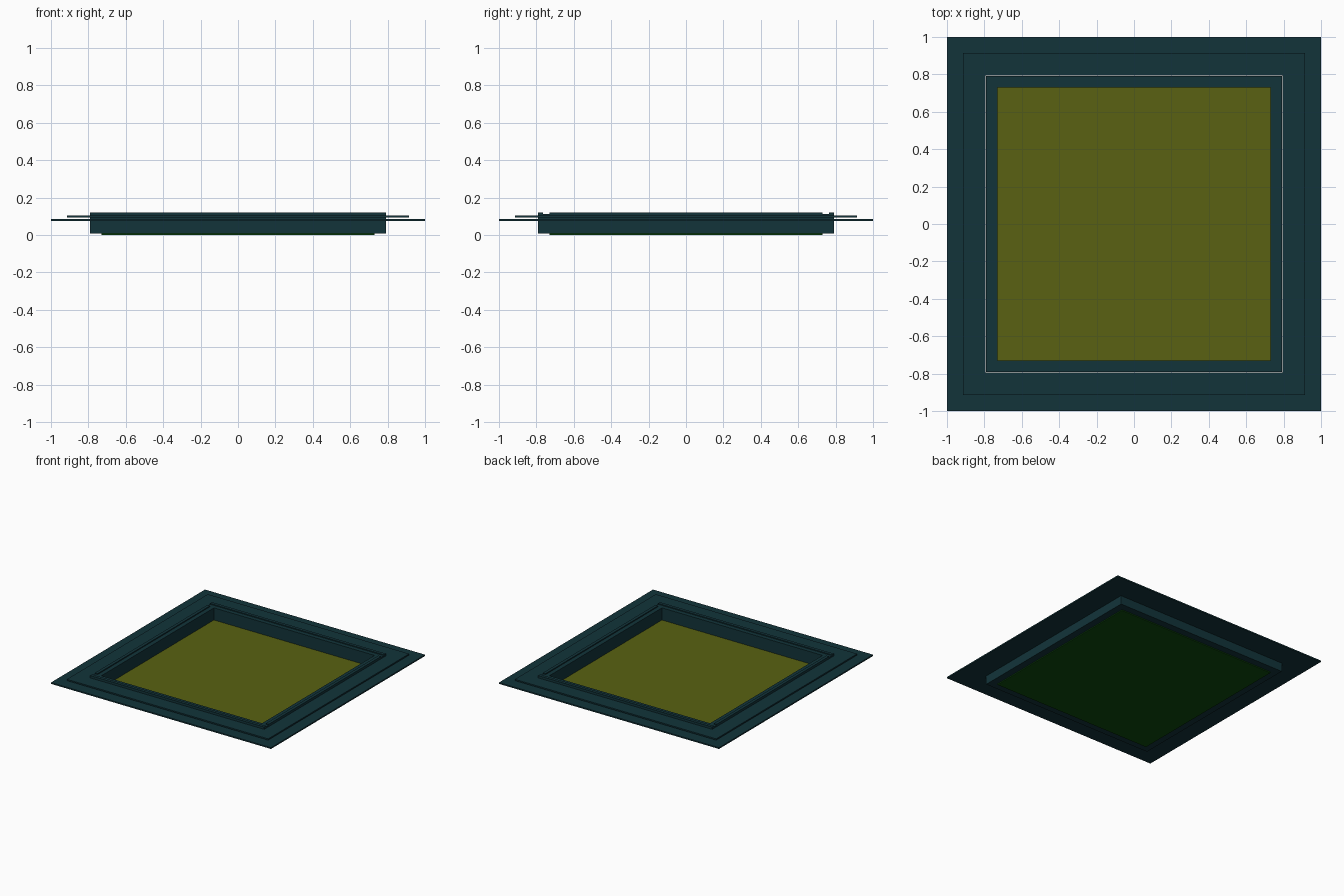
import bpy, bmesh, math
from mathutils import Matrix

if "Cube" in bpy.data.objects:
    bpy.data.objects.remove(bpy.data.objects["Cube"])


def mat(name, rgb):
    m = bpy.data.materials.new(name)
    m.diffuse_color = (*rgb, 1)
    m.use_nodes = True
    m.node_tree.nodes["Principled BSDF"].inputs["Base Color"].default_value = m.diffuse_color
    return m


TEAL = mat("dark_teal", (0.006, 0.034, 0.042))
OLIVE = mat("olive_floor", (0.10, 0.12, 0.006))
GREEN = mat("green_base", (0.004, 0.07, 0.004))


def make(name, bm, material):
    bmesh.ops.recalc_face_normals(bm, faces=bm.faces)
    me = bpy.data.meshes.new(name)
    bm.to_mesh(me)
    bm.free()
    ob = bpy.data.objects.new(name, me)
    bpy.context.collection.objects.link(ob)
    me.materials.append(material)
    return ob


def box(name, x0, x1, y0, y1, z0, z1, material):
    bm = bmesh.new()
    bmesh.ops.create_cube(bm, size=1)
    bmesh.ops.scale(bm, vec=(x1 - x0, y1 - y0, z1 - z0), verts=bm.verts)
    bmesh.ops.translate(bm, vec=((x0 + x1) / 2, (y0 + y1) / 2, (z0 + z1) / 2), verts=bm.verts)
    return make(name, bm, material)


def bar(name, profile, half, turn, material):
    """Extrude an (outward, z) profile along one side of the square."""
    bm = bmesh.new()
    ends = [[bm.verts.new((s * half, -d, z)) for d, z in profile] for s in (-1, 1)]
    n = len(profile)
    for i in range(n):
        j = (i + 1) % n
        bm.faces.new((ends[0][i], ends[0][j], ends[1][j], ends[1][i]))
    bm.faces.new(ends[0])
    bm.faces.new(ends[1])
    bmesh.ops.transform(bm, matrix=Matrix.Rotation(turn * math.pi / 2, 4, 'Z'), verts=bm.verts)
    return make(name, bm, material)


def ring(name, outer, inner, z0, z1, material):
    """Flat square frame with a square opening."""
    bm = bmesh.new()
    loops = [[bm.verts.new((sx * r, sy * r, z)) for sx, sy in ((-1, -1), (1, -1), (1, 1), (-1, 1))]
             for r, z in ((outer, z0), (outer, z1), (inner, z1), (inner, z0))]
    for a in range(4):
        b = (a + 1) % 4
        for i in range(4):
            j = (i + 1) % 4
            bm.faces.new((loops[a][i], loops[a][j], loops[b][j], loops[b][i]))
    return make(name, bm, material)


# walls: stepped lip along the top inner edge; front and back run full width
wall = [(0.73, 0.008), (0.79, 0.008), (0.79, 0.12), (0.765, 0.12), (0.765, 0.112), (0.73, 0.112)]
for k, side in enumerate(("front", "right", "back", "left")):
    bar(side + "_wall", wall, 0.79 if k % 2 == 0 else 0.73, k, TEAL)

# surrounding flange and the smaller raised border on it
ring("outer_flange", 1.0, 0.795, 0.076, 0.087, TEAL)
ring("raised_border", 0.915, 0.795, 0.093, 0.104, TEAL)

# floor with green underside
box("base_plate", -0.73, 0.73, -0.73, 0.73, 0.0, 0.008, GREEN)
box("floor_panel", -0.73, 0.73, -0.73, 0.73, 0.008, 0.012, OLIVE)
